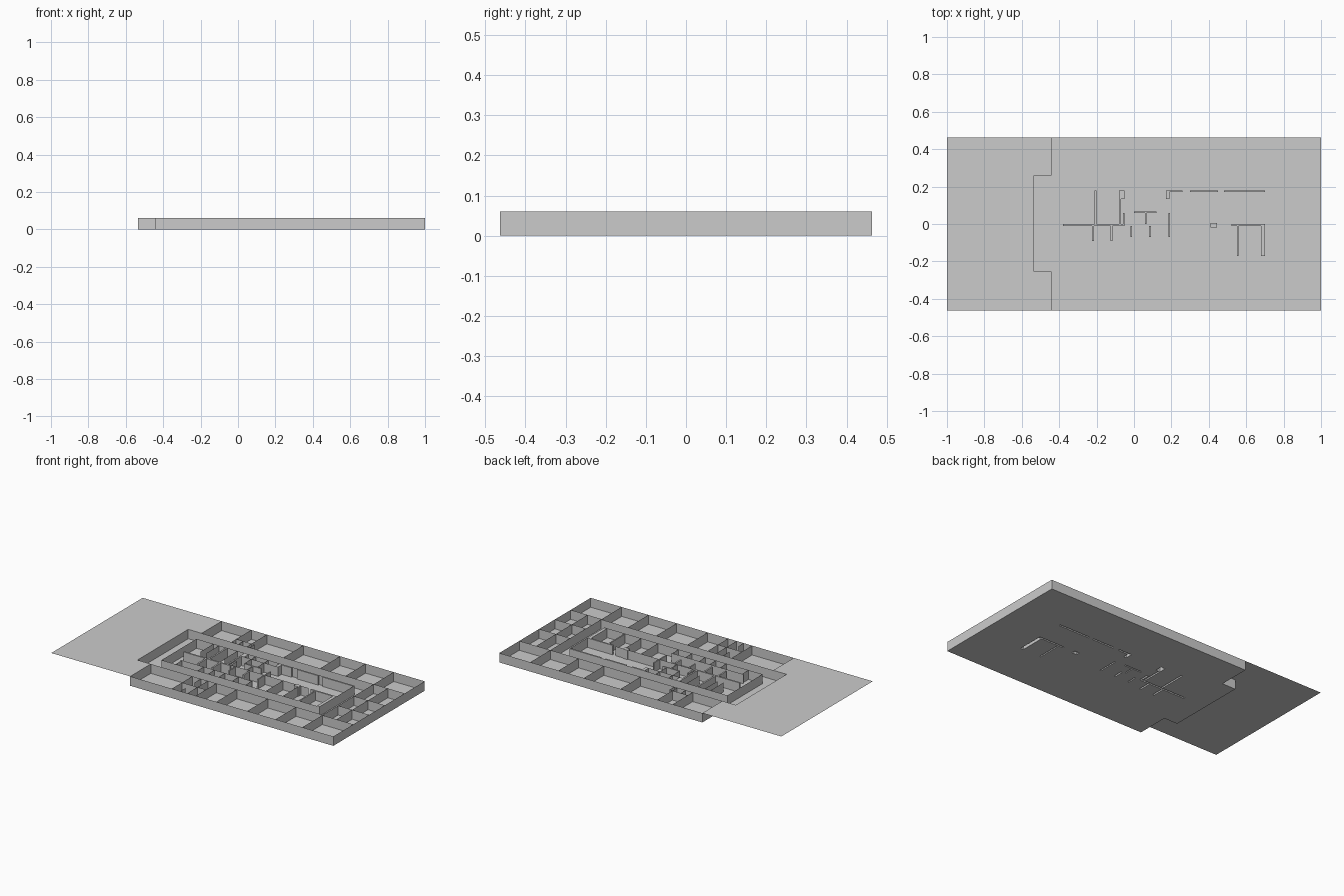
import bpy, bmesh

if "Cube" in bpy.data.objects:
    bpy.data.objects.remove(bpy.data.objects["Cube"])

H = 0.06          # wall height
X0, XN, X1 = -0.535, -0.44, 1.0
YO, YI = 0.463, 0.26


def finish(name, bm):
    mesh = bpy.data.meshes.new(name)
    bm.to_mesh(mesh)
    bm.free()
    ob = bpy.data.objects.new(name, mesh)
    bpy.context.collection.objects.link(ob)
    return ob


def sheets(name, runs):
    """Thin upright wall sheets following lists of plan points."""
    bm = bmesh.new()
    for run in runs:
        lo = [bm.verts.new((x, y, 0)) for x, y in run]
        hi = [bm.verts.new((x, y, H)) for x, y in run]
        for i in range(len(run) - 1):
            bm.faces.new((lo[i], lo[i + 1], hi[i + 1], hi[i]))
    return finish(name, bm)


def xwalls(xs, ya, yb):
    return [[(x, ya), (x, yb)] for x in xs]


def ywalls(ys, xa, xb):
    return [[(xa, y), (xb, y)] for y in ys]


# Thick walls as plan rectangles: x0, y0, x1, y1
thick = [
    (-.38, -.01, -.06, .0), (-.21, .0, -.20, .18), (-.06, -.01, -.05, .06),
    (-.08, .0, -.07, .135), (-.08, .135, -.05, .18),
    (-.225, -.09, -.215, -.01), (-.125, -.09, -.115, -.01),
    (-.02, -.07, -.012, -.01), (.08, -.07, .09, -.01), (.185, -.07, .193, .06),
    (.0, .06, .12, .068), (.06, .0, .066, .06), (.17, .135, .19, .18),
    (.19, .17, .26, .18), (.30, .17, .45, .18), (.48, .17, .70, .18),
    (.52, -.01, .70, .0), (.55, -.17, .558, -.01), (.68, -.17, .70, -.01),
    (.41, -.02, .445, .005),
]

# Floor with openings beneath the thick walls
outline = [(X0, -.255, XN, YI), (XN, -YO, X1, YO)]
xs = sorted({v for r in thick + outline for v in (r[0], r[2])})
ys = sorted({v for r in thick + outline for v in (r[1], r[3])})


def inside(x, y, rects):
    return any(a < x < c and b < y < d for a, b, c, d in rects)


bm = bmesh.new()
grid = {}
for i in range(len(xs) - 1):
    for j in range(len(ys) - 1):
        cx, cy = (xs[i] + xs[i + 1]) / 2, (ys[j] + ys[j + 1]) / 2
        if inside(cx, cy, outline) and not inside(cx, cy, thick):
            corners = []
            for k in ((i, j), (i + 1, j), (i + 1, j + 1), (i, j + 1)):
                if k not in grid:
                    grid[k] = bm.verts.new((xs[k[0]], ys[k[1]], 0))
                corners.append(grid[k])
            bm.faces.new(corners)
finish("floor", bm)

# Thick inner walls
bm = bmesh.new()
for a, b, c, d in thick:
    pts = [(a, b), (c, b), (c, d), (a, d)]
    lo = [bm.verts.new((x, y, 0)) for x, y in pts]
    hi = [bm.verts.new((x, y, H)) for x, y in pts]
    for i in range(4):
        j = (i + 1) % 4
        bm.faces.new((lo[i], lo[j], hi[j], hi[i]))
    bm.faces.new(hi)
finish("thick_inner_walls", bm)

# Raised terrace at wall-top level, notched around the building
bm = bmesh.new()
bm.faces.new([bm.verts.new((x, y, H)) for x, y in (
    (-1, -YO), (XN, -YO), (XN, -.255), (X0, -.255),
    (X0, YI), (XN, YI), (XN, YO), (-1, YO))])
finish("terrace", bm)

# Outer shell
sheets("outer_wall", [[(XN, -YO), (X1, -YO), (X1, YO), (XN, YO), (XN, YI),
                       (X0, YI), (X0, -.255), (XN, -.255), (XN, -YO)]])

# Corridor walls around the core
sheets("corridor_walls", ywalls([-.255, YI], XN, .78) + xwalls([.78], -YO, YO))

# Perimeter room dividers
sheets("front_room_dividers",
       xwalls([-.145, -.035, .025, .17, .39, .59], -YO, -.255)
       + xwalls([-.085], -YO, -.41) + xwalls([-.085], -.32, -.255)
       + ywalls([-.36], -.145, .025))
sheets("rear_room_dividers",
       xwalls([-.23, -.12, .14, .40, .58], YI, YO)
       + xwalls([-.18, -.1], YI, .31) + ywalls([.31], -.23, -.1))
sheets("end_room_dividers",
       ywalls([-.26, -.1, .06, .26], .78, X1) + xwalls([.88], -.26, .26))

# Core block
sheets("core_wall", [[(-.42, -.175), (.70, -.175), (.70, .18),
                      (-.42, .18), (-.42, -.175)]])
sheets("core_dividers",
       xwalls([-.32, -.165, -.09, -.015, .08, .175], -.175, -.11)
       + xwalls([-.3, -.26, -.13], .05, .18)
       + xwalls([.0, .09], .068, .18)
       + xwalls([.32, .44], -.175, 0)
       + ywalls([-.11], -.33, .18) + ywalls([.135], -.05, .18)
       + ywalls([0], -.05, .5))
